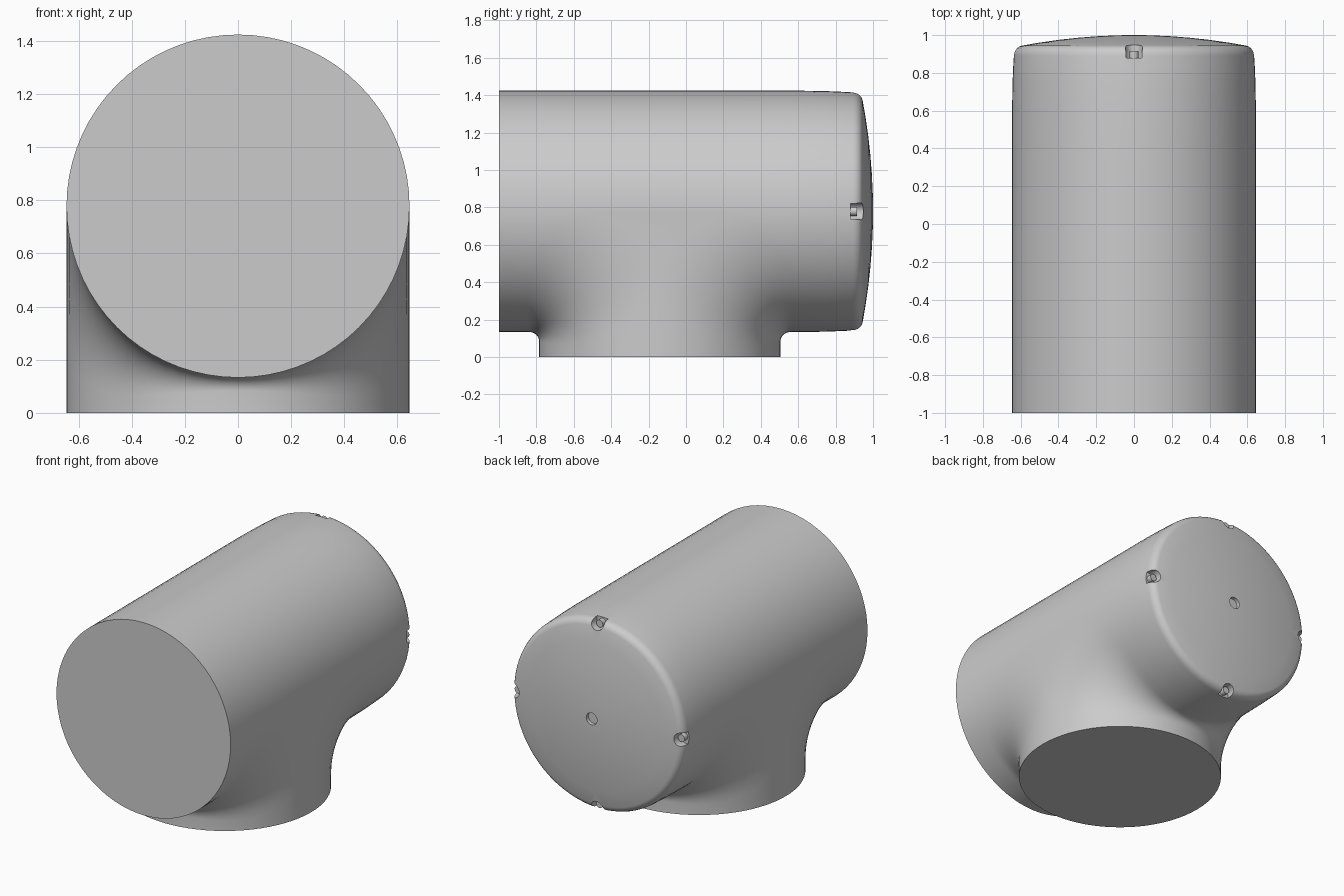
import bpy, bmesh, math
from mathutils import Vector

cube = bpy.data.objects.get("Cube")
if cube:
    bpy.data.objects.remove(cube, do_unlink=True)

R = 0.6455          # radius of both pipes
ZC = 0.7785         # height of the main axis
YB = -0.14          # branch axis position
Y_FRONT, Y_CAP = -1.0, 0.6
COLS, ARC = 36, 10  # slices across the width, steps in each fillet

grey = bpy.data.materials.new("plain grey")
grey.use_nodes = True
grey.diffuse_color = (0.6, 0.6, 0.6, 1)
grey.node_tree.nodes["Principled BSDF"].inputs["Base Color"].default_value = (0.6, 0.6, 0.6, 1)


def smooth(obj):
    bpy.ops.object.select_all(action='DESELECT')
    obj.select_set(True)
    bpy.context.view_layer.objects.active = obj
    bpy.ops.object.shade_smooth_by_angle(angle=math.radians(35))


def make_object(name, bm):
    mesh = bpy.data.meshes.new(name)
    bm.to_mesh(mesh)
    bm.free()
    mesh.materials.append(grey)
    obj = bpy.data.objects.new(name, mesh)
    bpy.context.collection.objects.link(obj)
    return obj


def rod(name, x, z, radius, y0, y1):
    """Cylinder lying along y."""
    bpy.ops.mesh.primitive_cylinder_add(vertices=24, radius=radius, depth=y1 - y0,
                                        location=(x, (y0 + y1) / 2, z),
                                        rotation=(math.pi / 2, 0, 0))
    obj = bpy.context.object
    obj.name = name
    obj.data.materials.append(grey)
    return obj


def blend(x):
    """Fillet radius, growing towards the sides."""
    return 0.05 + 0.4 * (x / R) ** 2


def lower_section(x, h, side):
    """Main pipe underside, fillet and branch wall in one slice."""
    r = blend(x)
    end = Y_FRONT if side < 0 else Y_CAP
    pts = [(x, end, ZC - h)]
    for i in range(ARC + 1):
        a = math.pi / 2 * i / ARC
        pts.append((x, YB + side * (h + r - r * math.sin(a)), ZC - h - r + r * math.cos(a)))
    return pts + [(x, YB + side * h, 0)]


def upper_section(x, h):
    r = blend(R)
    return [(x, y, ZC + h) for y in (Y_FRONT, YB - r, YB + r, Y_CAP)]


bm = bmesh.new()


def loft(sections, closed=False):
    rows = [[bm.verts.new(p) for p in s] for s in sections]
    pairs = list(zip(rows, rows[1:])) + ([(rows[-1], rows[0])] if closed else [])
    for a, b in pairs:
        for i in range(len(a) - 1):
            bm.faces.new((a[i], a[i + 1], b[i + 1], b[i]))


def face(points):
    bm.faces.new([bm.verts.new(p) for p in points])


# Tee skin, lofted across the width
slices = [(-R * math.cos(math.pi * i / COLS), abs(R * math.sin(math.pi * i / COLS)))
          for i in range(COLS + 1)]
loft([upper_section(x, h) for x, h in slices])
for side in (-1, 1):
    loft([lower_section(x, h, side) for x, h in slices])

# Flat webs where the two pipes touch at the sides
for x in (-R, R):
    front = lower_section(x, 0, -1)[1:-1]
    back = lower_section(x, 0, 1)[1:-1]
    face(front + back[-2::-1])

# Flat pipe ends
angles = [math.pi * i / COLS for i in range(2 * COLS)]
face([(R * math.cos(a), Y_FRONT, ZC + R * math.sin(a)) for a in angles])
face([(R * math.cos(a), YB + R * math.sin(a), 0) for a in angles])

# Tapered, rounded and domed back end
profile = [(Y_CAP, R), (0.75, 0.643), (0.89, 0.637)]
for i in range(1, 6):
    a = math.radians(80) * i / 5
    profile.append((0.89 + 0.055 * math.sin(a), 0.587 + 0.05 * math.cos(a)))
profile += [(1 - 0.056 * (r / 0.595) ** 2, r) for r in (0.5, 0.4, 0.3, 0.2, 0.1, 0.06)]
loft([[(r * math.cos(a), y, ZC + r * math.sin(a)) for y, r in profile] for a in angles], closed=True)
tip_y, tip_r = profile[-1]
face([(tip_r * math.cos(a), tip_y, ZC + tip_r * math.sin(a)) for a in angles])

bmesh.ops.remove_doubles(bm, verts=bm.verts, dist=0.0005)
bmesh.ops.recalc_face_normals(bm, faces=bm.faces)
body = make_object("tee_body", bm)

# Four screw notches on the rim and a shallow centre hole
spots = [(0.618 * math.cos(k * math.pi / 2), ZC + 0.618 * math.sin(k * math.pi / 2)) for k in range(4)]
cutters = [rod("notch_cutter", x, z, 0.045, 0.88, 1.1) for x, z in spots]
cutters.append(rod("hole_cutter", 0, ZC, 0.04, 0.975, 1.1))
for cutter in cutters:
    cutter.hide_render = True
    mod = body.modifiers.new("cut", 'BOOLEAN')
    mod.operation = 'DIFFERENCE'
    mod.solver = 'EXACT'
    mod.object = cutter
    bpy.context.view_layer.objects.active = body
    bpy.ops.object.modifier_apply(modifier=mod.name)
    bpy.data.objects.remove(cutter, do_unlink=True)
smooth(body)

# Screw heads inside the notches
for name, (x, z) in zip(("left", "top", "right", "bottom"), spots):
    offset = Vector((x, z - ZC)) * 0.98
    smooth(rod(name + "_screw", offset.x, ZC + offset.y, 0.024, 0.87, 0.915))
